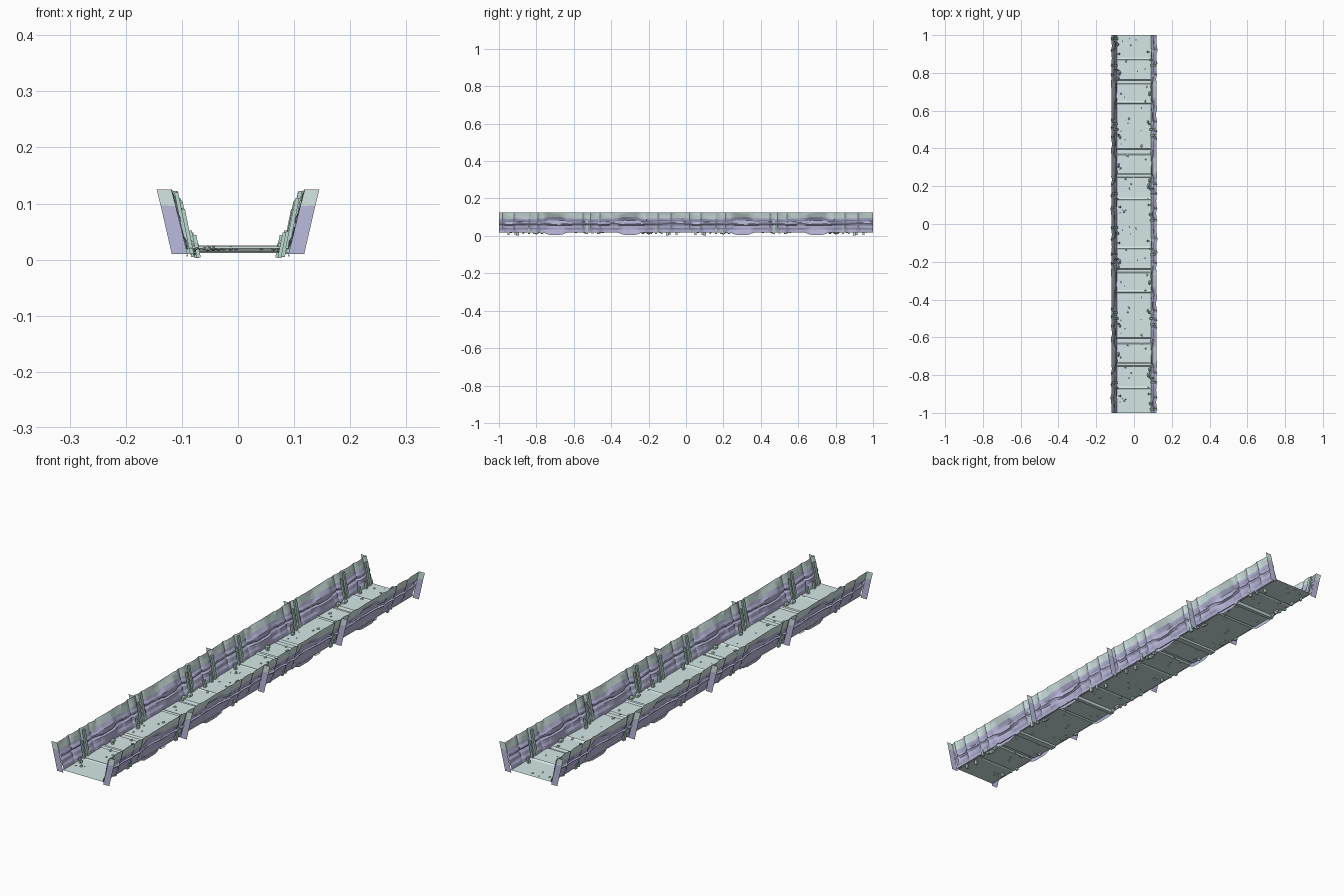
import bpy, bmesh, math, random
from mathutils import Matrix, Vector

if "Cube" in bpy.data.objects:
    bpy.data.objects.remove(bpy.data.objects["Cube"])
random.seed(4)


def material(name, rgb):
    m = bpy.data.materials.new(name)
    m.diffuse_color = (*rgb, 1)
    m.use_nodes = True
    m.node_tree.nodes["Principled BSDF"].inputs["Base Color"].default_value = m.diffuse_color
    return m


PURPLE = material("purple_rock", (0.50, 0.50, 0.74))
TEAL = material("pale_teal", (0.66, 0.80, 0.79))
GREEN = material("green_metal", (0.50, 0.70, 0.62))


def finish(bm, name, mats):
    me = bpy.data.meshes.new(name)
    bm.to_mesh(me)
    bm.free()
    for m in mats:
        me.materials.append(m)
    ob = bpy.data.objects.new(name, me)
    bpy.context.collection.objects.link(ob)
    return ob


def sheet(bm, rows, split=99):
    # Skin a grid of points; columns from index 'split' use the second material
    vs = [[bm.verts.new(p) for p in r] for r in rows]
    for a, b in zip(vs, vs[1:]):
        for i in range(len(a) - 1):
            f = bm.faces.new((a[i], a[i + 1], b[i + 1], b[i]))
            f.material_index = int(i >= split)


def bump(d, flat, edge):
    return max(0, min(1, (flat + edge - abs(d)) / edge))


def near(y, centre):
    # Signed distance on a pattern that repeats every 1 unit
    return (y - centre + 0.5) % 1 - 0.5


# Floor: stepped sheet with cross grooves and low ridges, repeated twice
steps = [(0, .020), (.125, .020), (.13, .023), (.14, .020), (.245, .020), (.25, .025),
         (.262, .025), (.267, .020), (.365, .020), (.37, .014), (.395, .014), (.40, .020),
         (.635, .020), (.64, .024), (.65, .020), (.74, .020), (.745, .012), (.76, .012),
         (.765, .021), (.865, .021), (.87, .024), (.88, .020)]
bm = bmesh.new()
prof = [(y + k, z) for k in (-1, 0) for y, z in steps] + [(1, .020)]
sheet(bm, [[(x, y, z) for x in (-0.094, 0, 0.094)] for y, z in prof])
finish(bm, "floor", [TEAL])

# Side walls: leaning rock skin with bulges, a ledge and vertical grooves
section = [(.090, .018), (.092, .033), (.097, .042), (.100, .056), (.107, .064),
           (.103, .069), (.103, .076), (.108, .084), (.111, .093), (.115, .110), (.119, .125)]
grooves = (.02, .08, .16, .21, .45, .49, .54, .79, .85, .92)
jitter = [random.uniform(-.0025, .0025) for _ in range(50)]


def wall_rows():
    rows = []
    for j in range(201):
        y = -1 + j * 0.01
        boulder = max(bump(near(y, c), .035, .03) for c in (.3, .7))
        groove = max(bump(near(y, c), .006, .006) for c in grooves)
        wob = jitter[int(j % 100 / 4)]
        row = []
        for i, (x, z) in enumerate(section):
            dx = wob * (0.6 + 0.4 * math.sin(i * 1.7 + y * 12 * math.pi))
            dx -= .009 * boulder * bump(z - .065, .018, .025)
            dx += .005 * groove * (1 if z > .03 else 0)
            if i == 0:
                z -= .012 * boulder
            elif 3 < i < 10:
                z += wob + (.006 * boulder * (1 if z > .07 else -1))
            row.append((x + dx, y, z))
        rows.append(row)
    return rows


ROT = Matrix.Rotation(math.pi, 4, 'Z')
for side, rot in (("right", Matrix()), ("left", ROT)):
    bm = bmesh.new()
    sheet(bm, wall_rows(), split=8)
    finish(bm, side + "_wall", [PURPLE, TEAL]).matrix_world = rot

    # Thin outward fins at every half unit
    bm = bmesh.new()
    for k in range(5):
        y = -1 + k * 0.5
        sheet(bm, [[(.090, y, .010), (.111, y, .095), (.119, y, .125)],
                   [(.118, y, .010), (.138, y, .097), (.145, y, .125)]], split=1)
    finish(bm, side + "_fins", [PURPLE, TEAL]).matrix_world = rot

    # Leaning posts on the inner face: (y, bottom x, bottom z, height, width)
    bm = bmesh.new()
    posts = [(.02, .088, .02, .090, .014), (.05, .080, .005, .045, .010),
             (.10, .074, .003, .045, .012), (.16, .089, .012, .110, .010),
             (.185, .084, .01, .095, .008), (.47, .090, .01, .112, .014),
             (.50, .084, .012, .090, .010), (.53, .078, .012, .040, .012),
             (.84, .088, .01, .110, .012), (.87, .082, .01, .080, .008),
             (.91, .070, .004, .040, .012)]
    for k in (-1, 0):
        for y, x, z, h, w in posts:
            lean = Matrix.Shear('XY', 4, (0.2, 0))
            mat = (Matrix.Translation((x, y + k, z)) @ lean
                   @ Matrix.Diagonal((.007, w, h, 1)) @ Matrix.Translation((0, 0, .5)))
            bmesh.ops.create_cube(bm, size=1, matrix=mat)
    finish(bm, side + "_posts", [GREEN]).matrix_world = rot

    # Larger boulders at the wall foot
    bm = bmesh.new()
    for k in (-1, 0):
        for x, y, r in ((.078, .20, .014), (.084, .23, .012), (.074, .54, .009), (.083, .69, .012)):
            bmesh.ops.create_icosphere(bm, subdivisions=1, radius=r, matrix=Matrix.Translation(
                (x, y + k, .022)) @ Matrix.Diagonal((.7, 1.2, 1.1, 1)))
    finish(bm, side + "_boulders", [GREEN]).matrix_world = rot

# Scattered pebbles on the floor, same pattern in both halves
bm = bmesh.new()
for _ in range(34):
    x, y, r = random.uniform(-.075, .075), random.random(), random.uniform(.003, .007)
    for k in (-1, 0):
        bmesh.ops.create_icosphere(bm, subdivisions=1, radius=r, matrix=Matrix.Translation(
            (x, y * .97 + .015 + k, .020)) @ Matrix.Diagonal((1, 1.2, .8, 1)))
finish(bm, "floor_pebbles", [GREEN])
